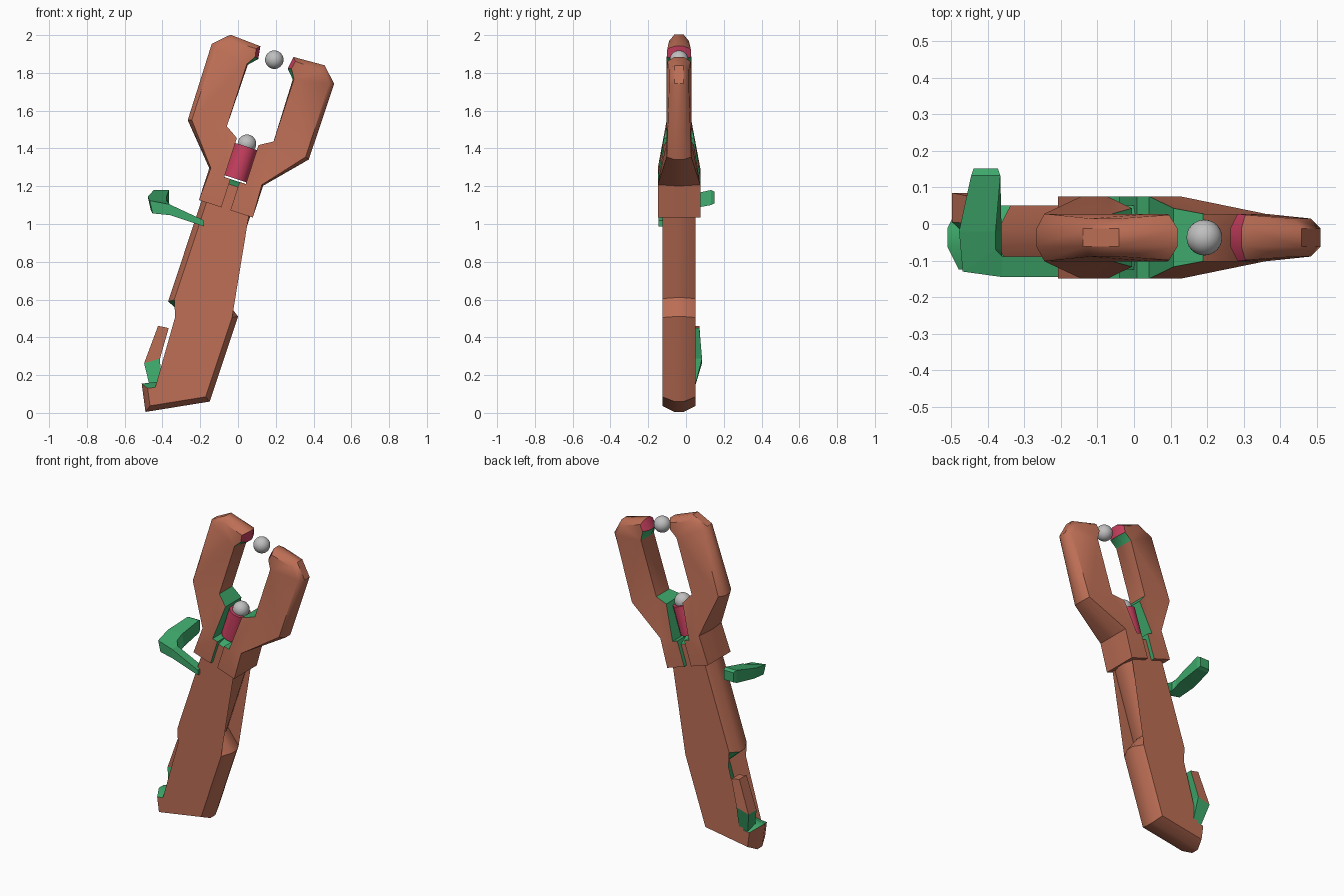
import bpy, bmesh, math
from mathutils import Vector

if "Cube" in bpy.data.objects:
    bpy.data.objects.remove(bpy.data.objects["Cube"])

TILT = math.radians(18)
ORIGIN = Vector((0.046, -0.037, 1.42))   # lower ball, on the tilted axis


def material(name, rgb):
    m = bpy.data.materials.new(name)
    m.diffuse_color = (*rgb, 1)
    m.use_nodes = True
    m.node_tree.nodes["Principled BSDF"].inputs["Base Color"].default_value = m.diffuse_color
    return m


BROWN, GREEN, PINK, GREY = 0, 1, 2, 3
MATS = [material("copper brown", (0.51, 0.158, 0.092)),
        material("green", (0.048, 0.39, 0.145)),
        material("crimson", (0.58, 0.05, 0.115)),
        material("pearl grey", (0.52, 0.52, 0.52))]


def finish(name, bm, angle=35, loc=(0, 0, 0), tilt=0.0):
    bmesh.ops.recalc_face_normals(bm, faces=bm.faces[:])
    me = bpy.data.meshes.new(name)
    bm.to_mesh(me)
    bm.free()
    for m in MATS:
        me.materials.append(m)
    if angle:
        me.shade_smooth()
        me.set_sharp_from_angle(angle=math.radians(angle))
    ob = bpy.data.objects.new(name, me)
    bpy.context.collection.objects.link(ob)
    ob.location = loc
    ob.rotation_euler = (0, tilt, 0)
    return ob


def chamfered_slab(pts, cells, edge_mats, ridge=0.025):
    """Anticlockwise outline of (x, z, half depth, inset), chamfered to both sides."""
    bm = bmesh.new()
    n = len(pts)
    P = [Vector((p[0], p[1])) for p in pts]
    inner = []
    for i in range(n):
        a = (P[i] - P[i - 1]).normalized()
        b = (P[(i + 1) % n] - P[i]).normalized()
        na, nb = Vector((-a.y, a.x)), Vector((-b.y, b.x))
        inner.append(P[i] + (na + nb) / max(0.4, 1 + na.dot(nb)) * pts[i][3])
    rings = []
    for s, full in ((-1, False), (-1, True), (1, True), (1, False)):
        rings.append([bm.verts.new((q.x, s * (ridge if full else p[2]), q.y))
                      for p, q in zip(pts, P if full else inner)])
    for r0, r1 in zip(rings, rings[1:]):
        for i in range(n):
            j = (i + 1) % n
            f = bm.faces.new((r0[i], r0[j], r1[j], r1[i]))
            f.material_index = edge_mats.get(i, BROWN)
    sides = [bm.faces.new([r[i] for i in c]) for r in (rings[0], rings[-1]) for c in cells]
    bmesh.ops.triangulate(bm, faces=sides)
    return bm


def bar(rings, pick):
    """Rectangular bar through rings of (centre, half-axis a, half-axis b)."""
    bm = bmesh.new()
    loops = []
    for c, a, b in rings:
        c, a, b = Vector(c), Vector(a), Vector(b)
        loops.append([bm.verts.new(c + a * s + b * t)
                      for s, t in ((1, 1), (1, -1), (-1, -1), (-1, 1))])
    for k, (p, q) in enumerate(zip(loops, loops[1:])):
        for i in range(4):
            j = (i + 1) % 4
            f = bm.faces.new((p[i], p[j], q[j], q[i]))
            f.material_index = pick(k, i)
    for k, l in ((0, loops[0]), (len(loops) - 1, loops[-1])):
        bm.faces.new(l).material_index = pick(k, 4)
    return bm


# shaft with the notched handle, green inside the notch and on top
outline = [(-.49, .005), (-.15, .06), (0, .51), (-.075, .61), (.113, 1.188),
           (-.144, 1.272), (-.37, .59), (-.24, .475), (-.335, .175), (-.51, .155)]
shaft = [(x, z, .0875, .028) for x, z in outline]
bm = chamfered_slab(shaft, [range(10)], {4: GREEN, 6: GREEN, 7: GREEN, 8: GREEN})
finish("shaft_and_handle", bm, 40, (0, -.037, 0))

# pair of claws: one side drawn upright, mirrored, then tilted
claw = [(.025, -.357, .1125, 0), (.15, -.357, .1125, 0), (.15, -.18, .1125, .008),
        (.337, .027, .065, .02), (.341, .45, .052, .025), (.262, .527, .052, .03),
        (.092, .518, .062, .02), (.082, .45, .065, .018), (.125, .404, .065, .006),
        (.13, .06, .065, 0), (.06, .017, .08, 0), (.06, -.2, .1125, 0),
        (.025, -.2, .1125, 0)]
cells = [(0, 1, 2, 11, 12), (2, 3, 9, 10, 11), (3, 4, 8, 9), (4, 5, 6, 7, 8)]
bm = chamfered_slab(claw, cells, {6: PINK, 7: GREEN, 9: GREEN, 10: GREEN,
                                  11: GREEN, 12: GREEN})
claws = finish("claws", bm, 40, ORIGIN, TILT)
claws.modifiers.new("mirror", 'MIRROR').use_mirror_merge = False

# crimson core between the claws
bm = bmesh.new()
bmesh.ops.create_cone(bm, cap_ends=True, segments=12, radius1=.065, radius2=.065, depth=.18)
bmesh.ops.translate(bm, verts=bm.verts, vec=(0, 0, -.1))
for f in bm.faces:
    f.material_index = PINK
finish("core", bm, 40, ORIGIN, TILT)

# balls on the core and between the claw tips
for name, u in (("lower_ball", 0.005), ("upper_ball", .473)):
    bm = bmesh.new()
    bmesh.ops.create_uvsphere(bm, u_segments=24, v_segments=14, radius=.049)
    bmesh.ops.translate(bm, verts=bm.verts, vec=(0, 0, u))
    for f in bm.faces:
        f.material_index = GREY
    finish(name, bm, 60, ORIGIN, TILT)

# green finger hook: out from the front, then across to the back
hook = [((-.18, -.117, 1.003), (0, .028, 0), (0, 0, .016)),
        ((-.36, -.117, 1.075), (0, .028, 0), (0, 0, .028)),
        ((-.415, -.10, 1.09), (.045, .03, 0), (-.008, 0, .034)),
        ((-.42, -.02, 1.11), (.05, 0, 0), (-.008, 0, .036)),
        ((-.405, .132, 1.14), (.04, 0, 0), (0, 0, .04)),
        ((-.405, .152, 1.14), (.033, 0, 0), (0, 0, .03))]
finish("finger_hook", bar(hook, lambda k, i: GREEN), 0)

# hand guard rising from the handle foot, brown above with a green inner side
guard = [((-.435, .01, .13), (.03, 0, 0), (0, .035, 0)),
         ((-.455, .045, .275), (.042, 0, .012), (0, .04, 0)),
         ((-.395, .035, .455), (.028, 0, -.006), (0, .036, 0))]
finish("hand_guard", bar(guard, lambda k, i: GREEN if (k == 0 or i == 0) else BROWN), 0)
